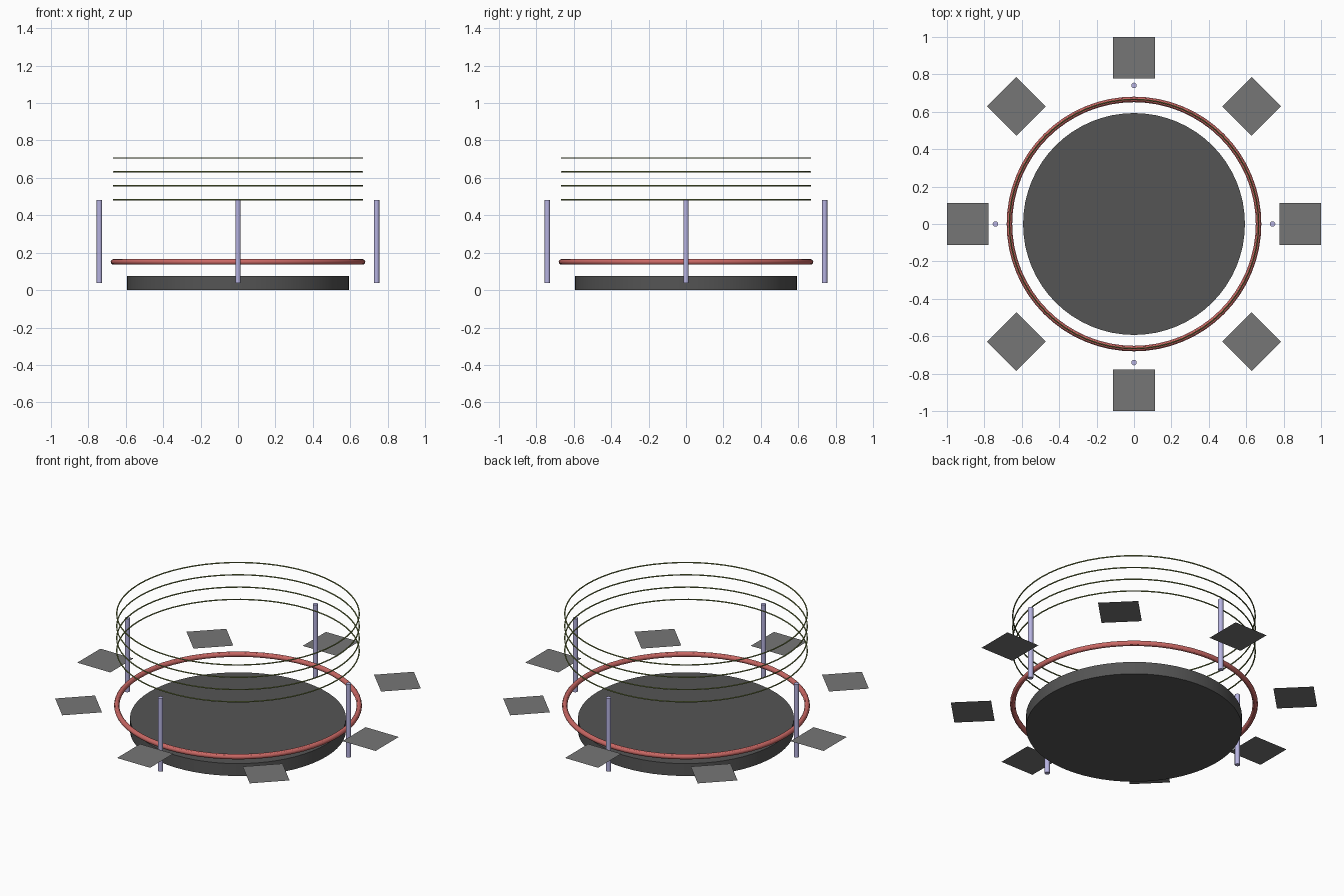
import bpy
from math import sin, cos, radians

if "Cube" in bpy.data.objects:
    bpy.data.objects.remove(bpy.data.objects["Cube"])


def material(name, rgb):
    m = bpy.data.materials.new(name)
    m.diffuse_color = (*rgb, 1)
    m.use_nodes = True
    m.node_tree.nodes["Principled BSDF"].inputs["Base Color"].default_value = m.diffuse_color
    return m


DARK = material("dark", (0.09, 0.09, 0.09))
GREY = material("panel_grey", (0.18, 0.18, 0.18))
LILAC = material("lilac", (0.47, 0.45, 0.75))
RED = material("red", (0.6, 0.14, 0.13))
OLIVE = material("olive", (0.2, 0.26, 0.07))


def finish(name, mat, smooth=True):
    ob = bpy.context.object
    ob.name = name
    ob.data.materials.append(mat)
    if smooth:
        bpy.ops.object.shade_smooth_by_angle()
    return ob


def cylinder(name, x, y, z0, z1, r, sides, mat):
    bpy.ops.mesh.primitive_cylinder_add(vertices=sides, radius=r, depth=z1 - z0,
                                        location=(x, y, (z0 + z1) / 2))
    return finish(name, mat)


def ring(name, z, minor, mat, sides):
    bpy.ops.mesh.primitive_torus_add(major_radius=0.666, minor_radius=minor,
                                     major_segments=64, minor_segments=sides,
                                     location=(0, 0, z))
    return finish(name, mat)


def panel(name, x, y, z, size, angle, mat):
    bpy.ops.mesh.primitive_plane_add(size=size, location=(x, y, z),
                                     rotation=(0, 0, angle))
    return finish(name, mat, False)


# Base disc with a square sheet flush with its top
cylinder("base_disc", 0, 0, 0, 0.075, 0.593, 64, DARK)
panel("top_sheet", 0, 0, 0.0748, 0.74, 0, LILAC)

# Thick lower ring and the stack of thin rings above
ring("lower_ring", 0.151, 0.0148, RED, 12)
for i in range(4):
    ring(f"thin_ring_{i + 1}", 0.483 + 0.0745 * i, 0.0037, OLIVE, 8)

# Four upright posts
for i in range(4):
    a = radians(90 * i)
    cylinder(f"post_{i + 1}", 0.741 * cos(a), 0.741 * sin(a),
             0.039, 0.483, 0.0145, 16, LILAC)

# Eight floating panels, rising and falling in a wave around the circle
for i in range(8):
    a = radians(45 * i)
    panel(f"floating_panel_{i + 1}", 0.889 * cos(a), 0.889 * sin(a),
          0.185 + 0.038 * sin(2 * a), 0.222, a, GREY)
